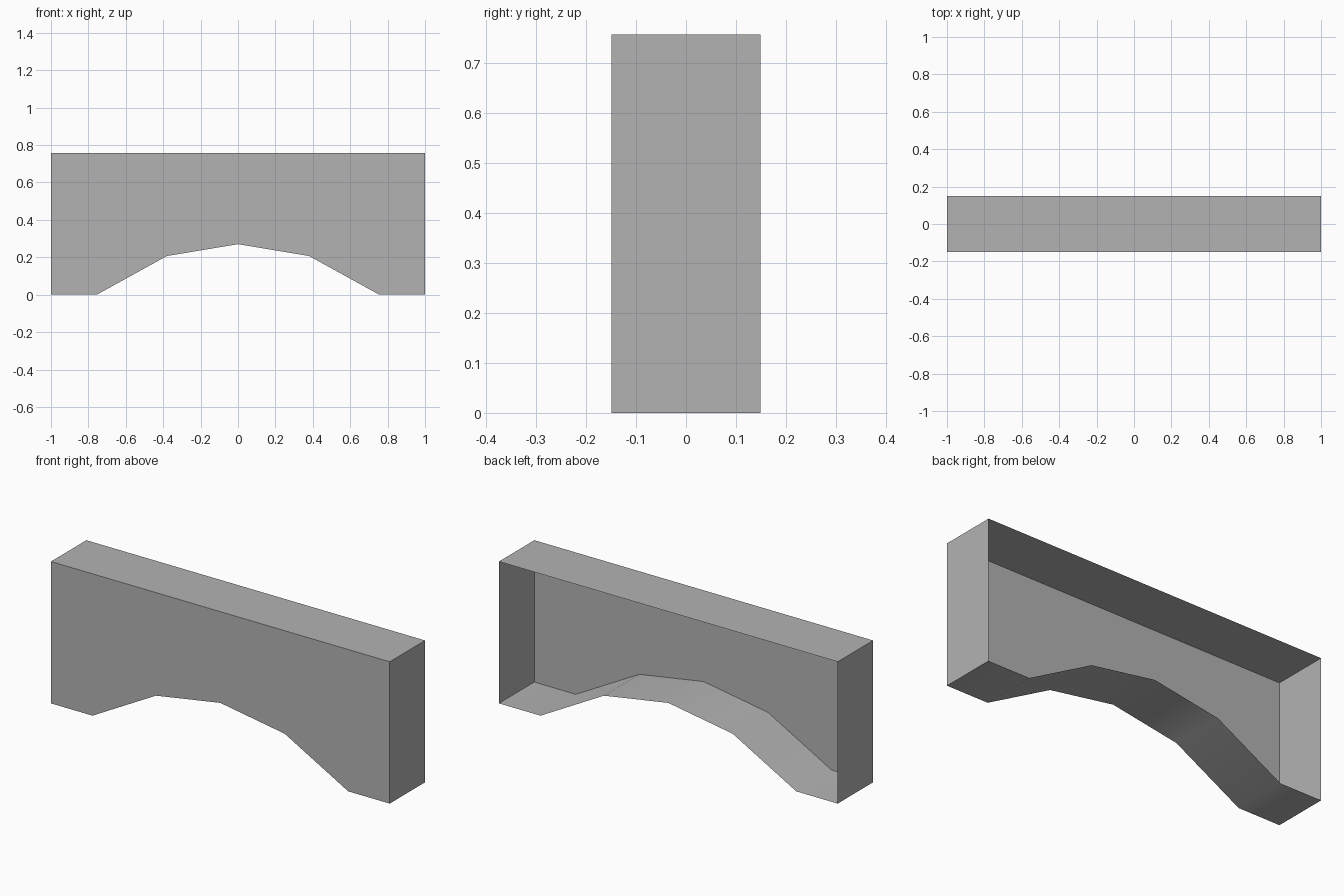
import bpy
import bmesh
import math

cube = bpy.data.objects.get("Cube")
if cube:
    bpy.data.objects.remove(cube)

HALF_DEPTH = 0.149
HEIGHT = 0.757

# Plain grey for the whole shell
grey = bpy.data.materials.new("plain grey")
grey.use_nodes = True
colour = (0.45, 0.45, 0.45, 1)
grey.diffuse_color = colour
grey.node_tree.nodes["Principled BSDF"].inputs["Base Color"].default_value = colour

# Right half of the outline, mirrored about the arch crown
half = [(0.38, 0.207), (0.755, 0), (1, 0), (1, HEIGHT)]
outline = [(0, 0.27)] + half + [(-x, z) for x, z in reversed(half)]

# Front panel, with a rim of walls running back and left open behind
bm = bmesh.new()
front = [bm.verts.new((x, -HALF_DEPTH, z)) for x, z in outline]
back = [bm.verts.new((x, HALF_DEPTH, z)) for x, z in outline]
bm.faces.new(front)
for i in range(len(outline)):
    j = (i + 1) % len(outline)
    bm.faces.new((front[j], front[i], back[i], back[j]))

mesh = bpy.data.meshes.new("arched_panel")
bm.to_mesh(mesh)
bm.free()
mesh.materials.append(grey)
panel = bpy.data.objects.new("arched_panel", mesh)
bpy.context.collection.objects.link(panel)

# Soft shading along the arch, crisp corners elsewhere
bpy.ops.object.select_all(action="DESELECT")
panel.select_set(True)
bpy.context.view_layer.objects.active = panel
bpy.ops.object.shade_smooth_by_angle(angle=math.radians(30))
